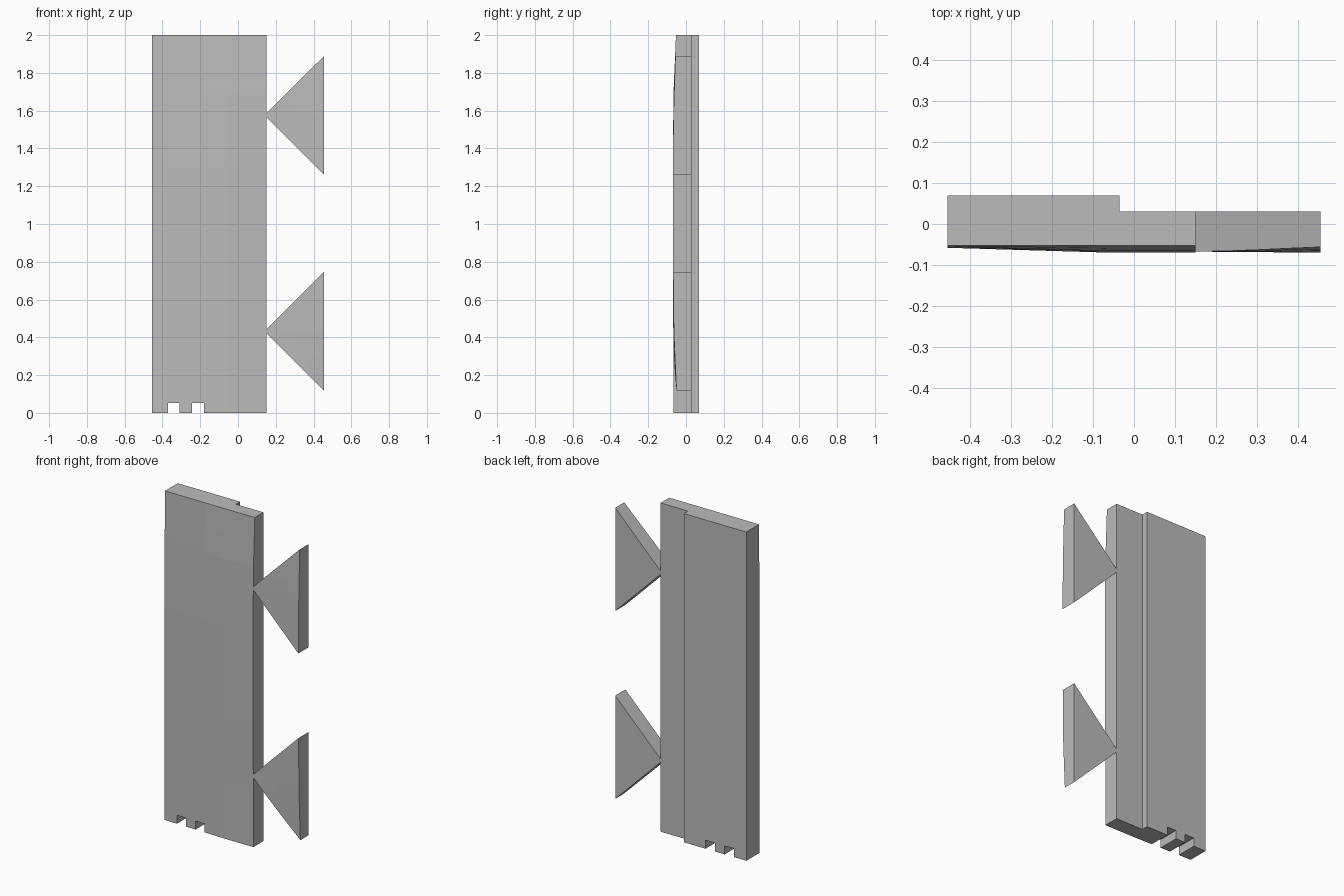
import bpy, bmesh

if "Cube" in bpy.data.objects:
    bpy.data.objects.remove(bpy.data.objects["Cube"])

grey = bpy.data.materials.new("plain grey")
grey.use_nodes = True
grey.diffuse_color = (0.5, 0.5, 0.5, 1)
grey.node_tree.nodes["Principled BSDF"].inputs["Base Color"].default_value = (0.5, 0.5, 0.5, 1)


def loft(name, sections):
    """Join matching closed cross-sections and cap both ends."""
    bm = bmesh.new()
    rings = [[bm.verts.new(p) for p in s] for s in sections]
    n = len(rings[0])
    for a, b in zip(rings, rings[1:]):
        for i in range(n):
            j = (i + 1) % n
            bm.faces.new((a[i], a[j], b[j], b[i]))
    bm.faces.new(rings[0])
    bm.faces.new(rings[-1])
    bmesh.ops.recalc_face_normals(bm, faces=bm.faces)
    mesh = bpy.data.meshes.new(name)
    bm.to_mesh(mesh)
    bm.free()
    mesh.materials.append(grey)
    obj = bpy.data.objects.new(name, mesh)
    bpy.context.collection.objects.link(obj)
    return obj


def sample(curve, z):
    """Linear interpolation along (z, value) pairs."""
    for (z0, v0), (z1, v1) in zip(curve, curve[1:]):
        if z <= z1:
            return v0 + (v1 - v0) * (z - z0) / (z1 - z0)
    return curve[-1][1]


LEFT, STEP, RIGHT, OUTER = -0.455, -0.035, 0.15, 0.455
BACK, LIP = 0.07, 0.03

# Front face depth along the height, at three vertical lines
side_a = [(0, .056), (.35, .057), (.75, .058), (1.3, .058), (1.7, .055), (2, .052)]
side_b = [(0, .066), (.35, .067), (.75, .069), (1.3, .07), (1.7, .066), (2, .053)]
outer = [(.12, .05), (.4, .064), (.75, .068), (1.26, .07), (1.6, .066), (1.89, .056)]


def front(x, z):
    if x > RIGHT:
        t = (x - RIGHT) / (OUTER - RIGHT)
        a, b = sample(side_b, z), sample(outer, z)
    else:
        t = min(1, (x - LEFT) / 0.4)
        a, b = sample(side_a, z), sample(side_b, z)
    return -(a + (b - a) * t)


# Door panel with a stepped back and gently bulging front
rows = [0, .18, .35, .55, .75, 1.0, 1.3, 1.5, 1.7, 1.85, 2]
columns = [LEFT, -0.18, -0.055, RIGHT]
panel = loft("door_panel", [
    [(x, front(x, z), z) for x in columns]
    + [(RIGHT, LIP, z), (STEP, LIP, z), (STEP, BACK, z), (LEFT, BACK, z)]
    for z in rows])

# Two notches in the bottom edge
for i, x in enumerate((-0.34, -0.212)):
    w = 0.031
    cutter = loft(f"notch_cutter_{i}", [
        [(x - w, -0.2, z), (x + w, -0.2, z), (x + w, 0.2, z), (x - w, 0.2, z)]
        for z in (-0.1, 0.052)])
    cutter.hide_render = True
    cutter.hide_viewport = True
    cut = panel.modifiers.new("notch", "BOOLEAN")
    cut.operation = "DIFFERENCE"
    cut.solver = "EXACT"
    cut.object = cutter

# Triangular hinge plates, widening away from the panel
for name, mid in (("lower_hinge", 0.432), ("upper_hinge", 1.575)):
    sections = []
    for k in range(5):
        x = RIGHT + (OUTER - RIGHT) * k / 4
        half = 0.01 + 0.304 * k / 4
        zs = [mid + half * s for s in (-1, -0.5, 0, 0.5, 1)]
        sections.append([(x, front(x, z), z) for z in zs]
                        + [(x, LIP, zs[-1]), (x, LIP, zs[0])])
    loft(name, sections)
